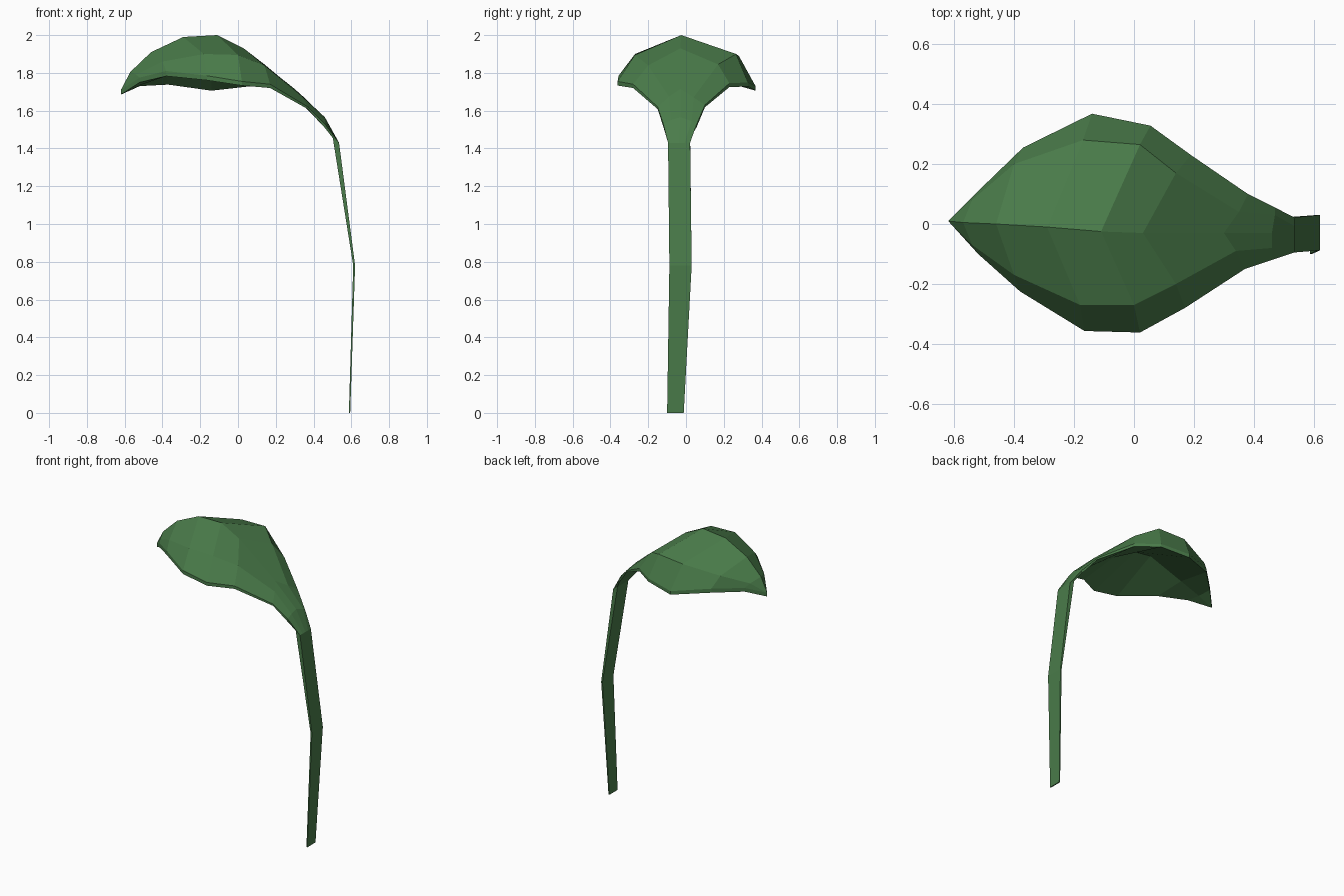
import bpy, bmesh

if "Cube" in bpy.data.objects:
    bpy.data.objects.remove(bpy.data.objects["Cube"])

green = bpy.data.materials.new("leaf green")
green.diffuse_color = (0.068, 0.20, 0.068, 1)
green.use_nodes = True
green.node_tree.nodes["Principled BSDF"].inputs["Base Color"].default_value = green.diffuse_color


def strip(x, y0, y1, z):
    """Flat rib across the stem"""
    return [(x, y0 + (y1 - y0) * i / 4, z) for i in range(5)]


# Each rib: front edge, front shoulder, spine, back shoulder, back edge,
# then the (x, z) shift from the outer edge to the lower rim,
# then the (x, z) of the hollow underside's middle line
blade = [
    ([(-.52, -.10, 1.775), (-.54, -.07, 1.79), (-.57, .005, 1.805), (-.54, .08, 1.78), (-.52, .11, 1.755)], (0, -.025), (-.52, 1.735)),
    ([(-.38, -.225, 1.81), (-.40, -.17, 1.86), (-.46, 0, 1.91), (-.40, .20, 1.84), (-.37, .255, 1.765)], (0, -.027), (-.38, 1.79)),
    ([(-.165, -.357, 1.785), (-.18, -.27, 1.90), (-.29, -.01, 1.99), (-.17, .28, 1.89), (-.14, .368, 1.73)], (0, -.024), (-.14, 1.885)),
    ([(.02, -.362, 1.755), (0, -.27, 1.895), (-.11, -.025, 2.0), (.02, .265, 1.90), (.055, .328, 1.75)], (0, -.022), (-.03, 1.88)),
    ([(.17, -.28, 1.74), (.14, -.20, 1.84), (.03, -.03, 1.93), (.14, .17, 1.845), (.19, .23, 1.745)], (0, -.02), (.14, 1.78)),
    ([(.37, -.15, 1.62), (.34, -.09, 1.675), (.30, -.03, 1.715), (.35, .04, 1.67), (.38, .10, 1.63)], (0, -.012), (.33, 1.645)),
    ([(.46, -.12, 1.53), (.46, -.08, 1.55), (.46, -.03, 1.565), (.47, .03, 1.545), (.47, .055, 1.525)], (-.005, -.015), (.44, 1.535)),
]
neck = (strip(.535, -.095, .022, 1.43), (-.033, .025), (.502, 1.455))
stem = [
    neck,
    (strip(.62, -.088, .03, .78), (-.01, 0), (.61, .78)),
    (strip(.594, -.10, -.012, 0), (-.007, 0), (.587, 0)),
]


def loft(name, ribs, tip=None):
    """Closed skin: curved upper side, narrow rim, hollow underside"""
    bm = bmesh.new()
    rings = []
    for top, (dx, dz), (mx, mz) in ribs:
        front, back = [(x + dx, y, z + dz) for x, y, z in (top[0], top[4])]
        middle = (mx, top[2][1], mz)
        rings.append([bm.verts.new(p) for p in top + [back, middle, front]])
    n = len(rings[0])
    for a, b in zip(rings, rings[1:]):
        for i in range(n):
            j = (i + 1) % n
            bm.faces.new((a[i], b[i], b[j], a[j]))
    bm.faces.new(rings[-1])
    if tip:
        # Pointed end with a short blunt edge
        hi = bm.verts.new(tip)
        lo = bm.verts.new((tip[0], tip[1], tip[2] - .025))
        r = rings[0]
        for i in range(4):
            bm.faces.new((hi, r[i], r[i + 1]))
        bm.faces.new((hi, r[4], r[5], lo))
        bm.faces.new((lo, r[5], r[6]))
        bm.faces.new((lo, r[6], r[7]))
        bm.faces.new((lo, r[7], r[0], hi))
    else:
        bm.faces.new(rings[0])
    bmesh.ops.recalc_face_normals(bm, faces=bm.faces)
    me = bpy.data.meshes.new(name)
    bm.to_mesh(me)
    bm.free()
    me.materials.append(green)
    ob = bpy.data.objects.new(name, me)
    bpy.context.collection.objects.link(ob)
    return ob


# Arched leaf blade, tapering into the stem
loft("leaf_blade", blade + [neck], tip=(-.62, .01, 1.71))

# Thin ribbon stem
loft("stem", stem)
